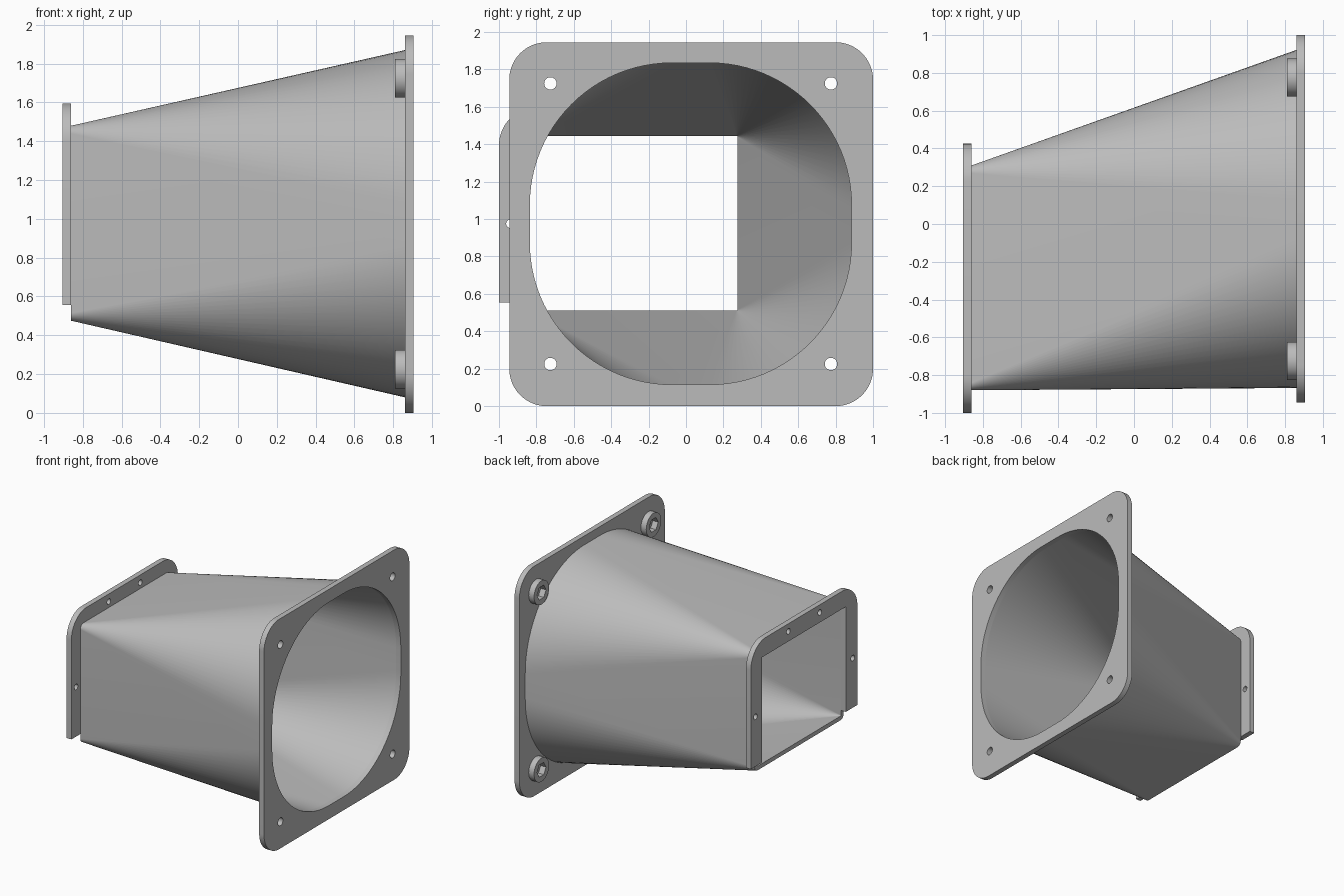
import bpy
import bmesh
from math import cos, sin, pi, radians
from mathutils import Matrix

cube = bpy.data.objects.get("Cube")
if cube:
    bpy.data.objects.remove(cube, do_unlink=True)

grey = bpy.data.materials.new("light_grey_plastic")
grey.use_nodes = True
colour = (0.5, 0.5, 0.5, 1)
grey.diffuse_color = colour
grey.node_tree.nodes["Principled BSDF"].inputs["Base Color"].default_value = colour

# Drawing plane (u, v, depth) maps onto (y, z, x)
TO_SIDE = Matrix(((0, 0, 1, 0), (1, 0, 0, 0), (0, 1, 0, 0), (0, 0, 0, 1)))


def arc(u, v, r, start, end, steps):
    return [(u + r * cos(radians(start + (end - start) * i / steps)),
             v + r * sin(radians(start + (end - start) * i / steps)))
            for i in range(steps + 1)]


def circle(u, v, r, sides=32):
    return [(u + r * cos(2 * pi * i / sides), v + r * sin(2 * pi * i / sides))
            for i in range(sides)]


def rounded_rect(u0, u1, v0, v1, r, steps=24):
    return (arc(u1 - r, v1 - r, r, 0, 90, steps) + arc(u0 + r, v1 - r, r, 90, 180, steps)
            + arc(u0 + r, v0 + r, r, 180, 270, steps) + arc(u1 - r, v0 + r, r, 270, 360, steps))


def finish(name, mesh):
    mesh.materials.clear()
    mesh.materials.append(grey)
    obj = bpy.data.objects.new(name, mesh)
    bpy.context.collection.objects.link(obj)
    bpy.ops.object.select_all(action='DESELECT')
    obj.select_set(True)
    bpy.context.view_layer.objects.active = obj
    bpy.ops.object.shade_smooth_by_angle(angle=radians(30))
    return obj


def plate(name, x0, x1, loops):
    """Flat plate between x0 and x1; inner loops become holes."""
    curve = bpy.data.curves.new(name, 'CURVE')
    curve.dimensions = '2D'
    curve.fill_mode = 'BOTH'
    curve.extrude = (x1 - x0) / 2
    for loop in loops:
        spline = curve.splines.new('POLY')
        spline.points.add(len(loop) - 1)
        for point, (u, v) in zip(spline.points, loop):
            point.co = (u, v, 0, 1)
        spline.use_cyclic_u = True
    helper = bpy.data.objects.new(name + "_outline", curve)
    bpy.context.collection.objects.link(helper)
    deps = bpy.context.evaluated_depsgraph_get()
    mesh = bpy.data.meshes.new_from_object(helper.evaluated_get(deps))
    bpy.data.objects.remove(helper, do_unlink=True)
    mesh.transform(Matrix.Translation(((x0 + x1) / 2, 0, 0)) @ TO_SIDE)
    bm = bmesh.new()
    bm.from_mesh(mesh)
    bmesh.ops.remove_doubles(bm, verts=bm.verts, dist=0.0001)
    bmesh.ops.recalc_face_normals(bm, faces=bm.faces)
    bm.to_mesh(mesh)
    bm.free()
    return finish(name, mesh)


# Large square flange with round opening and four bolt holes
bolts = [(y, z) for y in (-0.725, 0.775) for z in (0.225, 1.725)]
plate("large_flange", 0.86, 0.905,
      [rounded_rect(-0.945, 1.0, 0, 1.945, 0.2),
       rounded_rect(-0.835, 0.885, 0.115, 1.835, 0.76)]
      + [circle(y, z, 0.033) for y, z in bolts])

# Bosses with hexagonal nut recesses behind the flange
for n, (y, z) in enumerate(bolts):
    plate(f"nut_boss_{n + 1}", 0.81, 0.861, [circle(y, z, 0.1, 48), circle(y, z, 0.06, 6)])

# Small flange, open at the bottom
y0, y1, base, top, r = -1.0, 0.425, 0.555, 1.595, 0.2
middle = (y0 + y1) / 2
outline = ([(y1, base)] + arc(y1 - r, top - r, r, 0, 90, 16)
           + arc(y0 + r, top - r, r, 90, 180, 16)
           + [(y0, base), (-0.845, base), (-0.845, 1.445), (0.275, 1.445), (0.275, base)])
screws = [(middle + s * 0.65, 0.975) for s in (-1, 1)]
screws += [(middle + s * 0.21, 1.53) for s in (-1, 1)]
plate("small_flange", -0.905, -0.86, [outline] + [circle(y, z, 0.024, 24) for y, z in screws])

# Hollow duct lofted from the rectangular end to the round end
sections = [(-0.86, rounded_rect(-0.88, 0.31, 0.475, 1.48, 0.04)),
            (0.861, rounded_rect(-0.868, 0.922, 0.08, 1.87, 0.79)),
            (0.861, rounded_rect(-0.835, 0.885, 0.115, 1.835, 0.76)),
            (-0.86, rounded_rect(-0.845, 0.275, 0.51, 1.445, 0.004))]
bm = bmesh.new()
rings = [[bm.verts.new((x, y, z)) for y, z in loop] for x, loop in sections]
for a, b in zip(rings, rings[1:] + rings[:1]):
    for i in range(len(a)):
        j = (i + 1) % len(a)
        bm.faces.new((a[i], a[j], b[j], b[i]))
bmesh.ops.recalc_face_normals(bm, faces=bm.faces)
duct = bpy.data.meshes.new("duct")
bm.to_mesh(duct)
bm.free()
finish("duct", duct)
